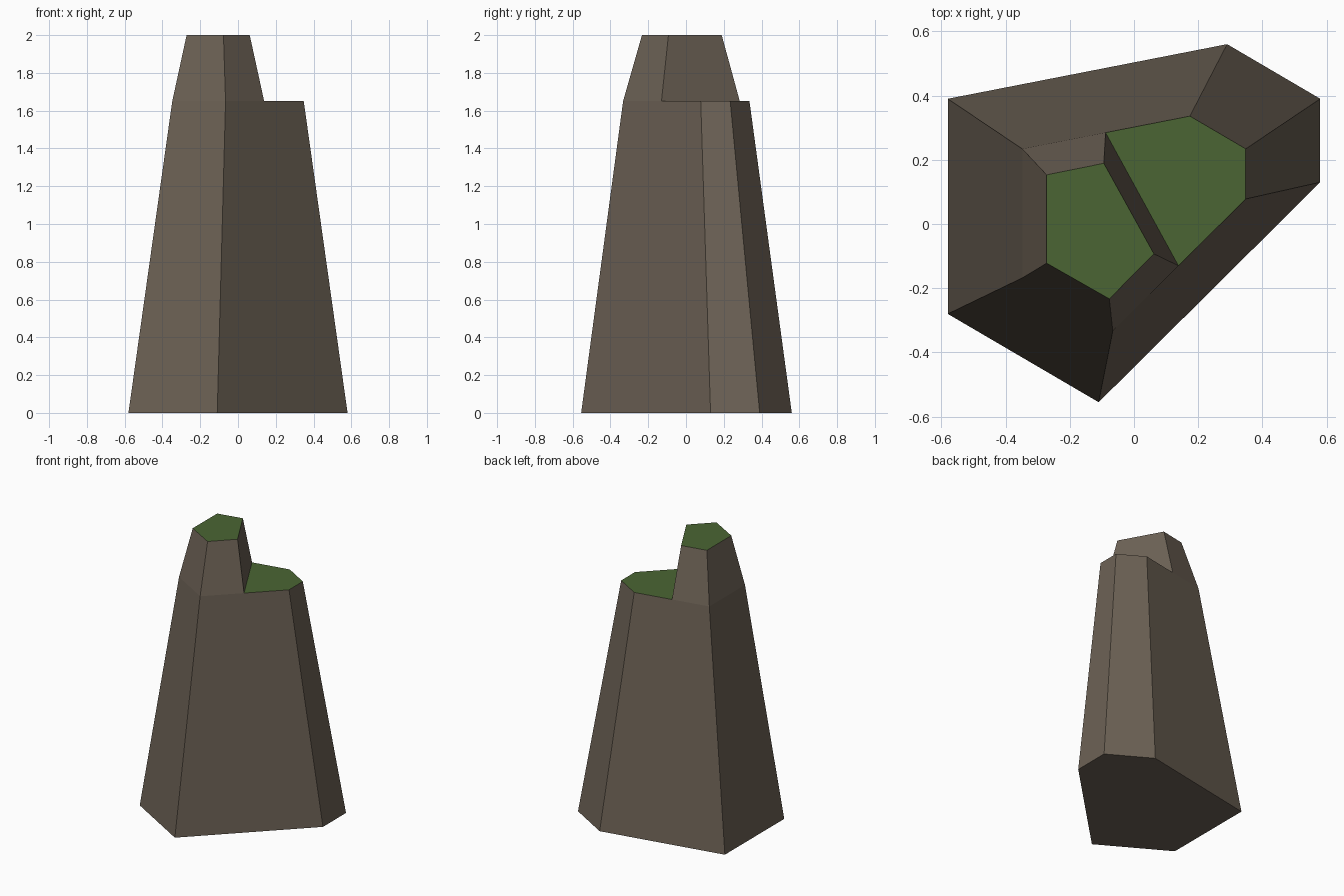
import bpy, bmesh
from mathutils import Vector

if "Cube" in bpy.data.objects:
    bpy.data.objects.remove(bpy.data.objects["Cube"])


def material(name, color):
    m = bpy.data.materials.new(name)
    m.diffuse_color = (*color, 1)
    m.use_nodes = True
    m.node_tree.nodes["Principled BSDF"].inputs["Base Color"].default_value = m.diffuse_color
    return m


# Outlines, counter-clockwise from the back left corner
BASE = [(-0.58, 0.39), (-0.58, -0.28), (-0.11, -0.555),
        (0.58, 0.13), (0.58, 0.39), (0.29, 0.56)]
PEAK = [(-0.272, 0.153), (-0.272, -0.122), (-0.077, -0.233),
        (0.062, -0.093), (-0.094, 0.189)]
LEDGE_Z, TOP_Z, TAPER = 1.65, 2.0, 0.6

bm = bmesh.new()
base = [bm.verts.new((x, y, 0)) for x, y in BASE]
mid = [bm.verts.new((x * TAPER, y * TAPER, LEDGE_Z)) for x, y in BASE]
peak = [bm.verts.new((x, y, TOP_Z)) for x, y in PEAK]

# Ends of the step, lying on the front right and back edges of the ledge
step_front = bm.verts.new(mid[2].co.lerp(mid[3].co, 0.494))
step_back = bm.verts.new(mid[5].co.lerp(mid[0].co, 0.503))
extra = {2: [step_front], 5: [step_back]}

# Tapered rock body
bm.faces.new(base[::-1])
for i in range(6):
    j = (i + 1) % 6
    bm.faces.new([base[i], base[j], mid[j]] + extra.get(i, []) + [mid[i]])

# Upper peak walls
ring = [mid[0], mid[1], mid[2], step_front, step_back]
for i in range(5):
    j = (i + 1) % 5
    bm.faces.new([ring[i], ring[j], peak[j], peak[i]])

# Grassy tops
for verts in (peak, [step_front, mid[3], mid[4], mid[5], step_back]):
    bm.faces.new(verts).material_index = 1

bmesh.ops.recalc_face_normals(bm, faces=bm.faces)
mesh = bpy.data.meshes.new("rock_pillar")
bm.to_mesh(mesh)
bm.free()
mesh.materials.append(material("stone", (0.15, 0.12, 0.09)))
mesh.materials.append(material("grass", (0.07, 0.13, 0.033)))
bpy.context.collection.objects.link(bpy.data.objects.new("rock_pillar", mesh))
